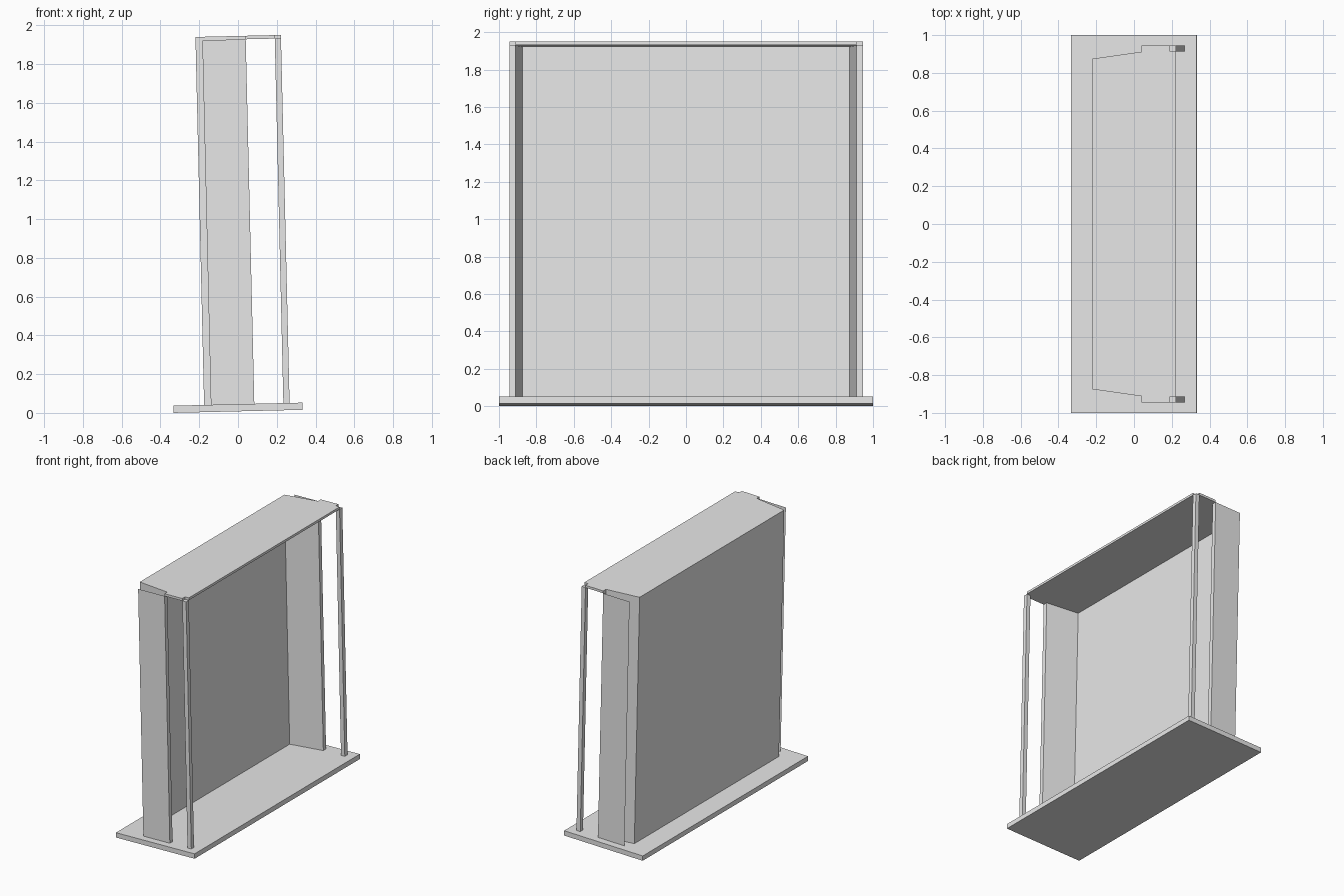
import bpy, bmesh, math
from mathutils import Matrix

cube = bpy.data.objects.get("Cube")
if cube:
    bpy.data.objects.remove(cube, do_unlink=True)

# The single grey material
grey = bpy.data.materials.new("plain grey")
grey.use_nodes = True
COLOUR = (0.8, 0.8, 0.8, 1.0)
grey.diffuse_color = COLOUR
grey.node_tree.nodes["Principled BSDF"].inputs["Base Color"].default_value = COLOUR

# The whole shelter leans slightly towards -x
LEAN = Matrix.Translation((0, 0, 0.008)) @ Matrix.Rotation(math.radians(-1.35), 4, 'Y')

FLOOR_TOP = 0.037
ROOF_BOTTOM = 1.918
ROOF_TOP = 1.936


def finish(name, bm):
    bm.transform(LEAN)
    mesh = bpy.data.meshes.new(name)
    bm.to_mesh(mesh)
    bm.free()
    mesh.materials.append(grey)
    obj = bpy.data.objects.new(name, mesh)
    bpy.context.collection.objects.link(obj)
    return obj


def slab(name, outline, z0, z1):
    """Closed plan outline raised into a solid."""
    bm = bmesh.new()
    face = bm.faces.new([bm.verts.new((x, y, z0)) for x, y in outline])
    up = bmesh.ops.extrude_face_region(bm, geom=[face])["geom"]
    bmesh.ops.translate(bm, vec=(0, 0, z1 - z0),
                        verts=[v for v in up if isinstance(v, bmesh.types.BMVert)])
    bmesh.ops.recalc_face_normals(bm, faces=bm.faces)
    return finish(name, bm)


def sheet(name, path, z0, z1):
    """Open plan path raised into a thin folded sheet."""
    bm = bmesh.new()
    low = [bm.verts.new((x, y, z0)) for x, y in path]
    high = [bm.verts.new((x, y, z1)) for x, y in path]
    for i in range(len(path) - 1):
        bm.faces.new((low[i + 1], low[i], high[i], high[i + 1]))
    return finish(name, bm)


def rect(x0, x1, y0, y1):
    return [(x0, y0), (x1, y0), (x1, y1), (x0, y1)]


def mirrored(half):
    return half + [(x, -y) for x, y in reversed(half)]


# Floor slab
slab("floor", rect(-0.333, 0.333, -1.0, 1.0), 0, FLOOR_TOP)

# Folded wall: outer side panel, front edge, splayed inner side, then the rear wall
wall_half = [(-0.139, 0.945), (0.085, 0.945), (0.085, 0.912), (-0.174, 0.875)]
sheet("folded_wall", mirrored(wall_half), FLOOR_TOP, ROOF_BOTTOM)

# Roof follows the splayed sides and is notched around the posts
roof_half = [(0.268, 0.912), (0.235, 0.912), (0.235, 0.945),
             (0.085, 0.945), (0.085, 0.912), (-0.174, 0.875)]
slab("roof", mirrored(roof_half), ROOF_BOTTOM, ROOF_TOP)

# Slim posts at the open side
for side, y in (("near", -0.9285), ("far", 0.9285)):
    slab(side + "_post", rect(0.235, 0.267, y - 0.0165, y + 0.0165), FLOOR_TOP, ROOF_BOTTOM)
